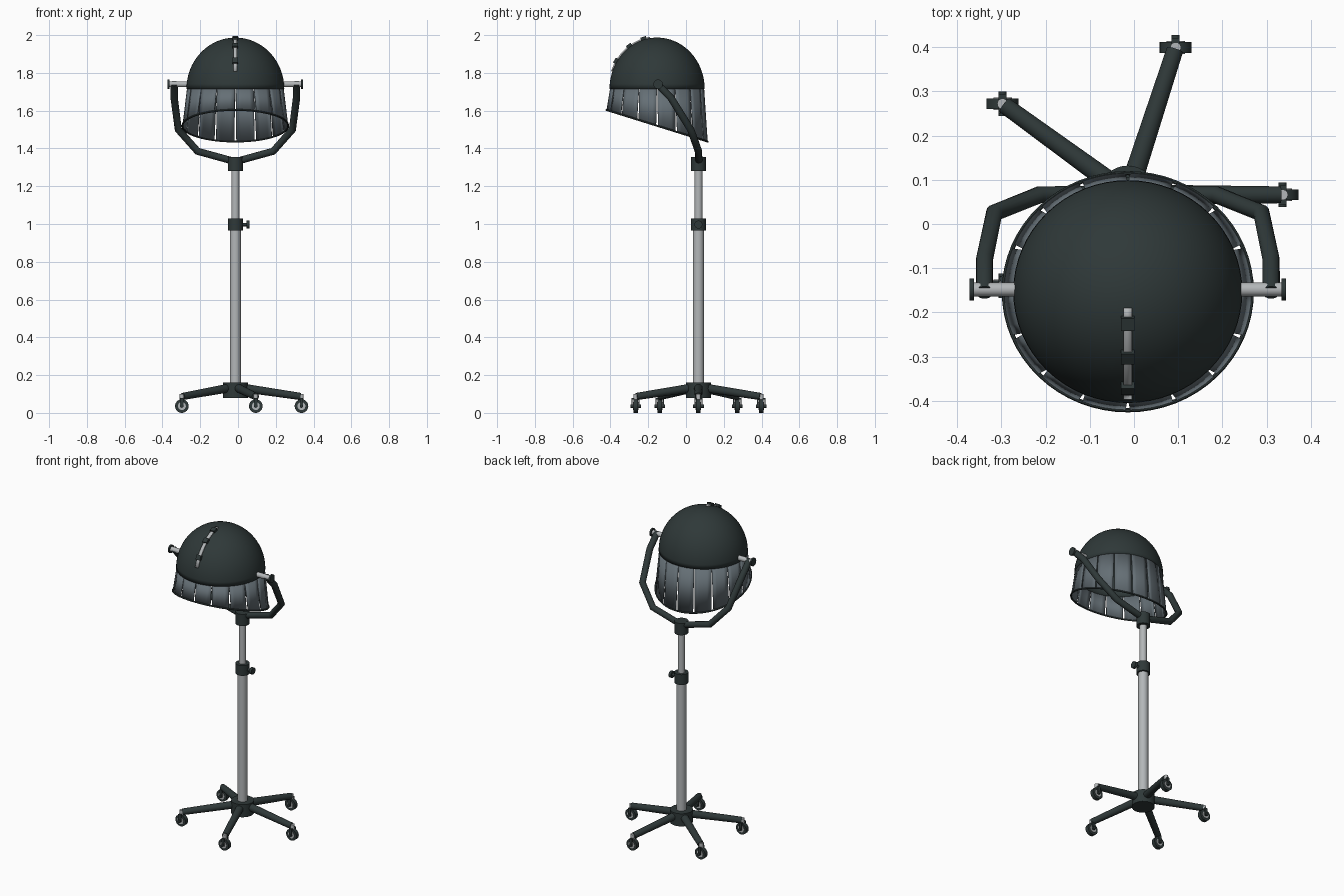
import bpy, bmesh, math
from mathutils import Vector, Matrix

cube = bpy.data.objects.get("Cube")
if cube:
    bpy.data.objects.remove(cube, do_unlink=True)


def material(name, rgb):
    m = bpy.data.materials.new(name)
    m.use_nodes = True
    m.diffuse_color = (*rgb, 1)
    m.node_tree.nodes["Principled BSDF"].inputs["Base Color"].default_value = (*rgb, 1)
    return m


DARK = material("dark_plastic", (0.028, 0.040, 0.040))
STEEL = material("brushed_steel", (0.45, 0.47, 0.48))
SMOKE = material("smoky_visor", (0.13, 0.16, 0.18))

STAND = Vector((-0.014, 0.066, 0))        # axis of the pole
HOOD = Vector((-0.014, -0.153, 1.715))    # centre of the hood rim
RX, RY, RH = 0.259, 0.252, 0.272          # hood half sizes


def finish(bm, name, mat, smooth=True):
    me = bpy.data.meshes.new(name)
    bm.normal_update()
    bm.to_mesh(me)
    bm.free()
    me.materials.append(mat)
    ob = bpy.data.objects.new(name, me)
    bpy.context.collection.objects.link(ob)
    if smooth:
        shade(ob)
    return ob


def shade(ob):
    bpy.ops.object.select_all(action='DESELECT')
    ob.select_set(True)
    bpy.context.view_layer.objects.active = ob
    bpy.ops.object.shade_smooth_by_angle(angle=math.radians(35))


def rod(name, a, b, r, mat, r_end=None, sides=32):
    a, b = Vector(a), Vector(b)
    d = b - a
    bm = bmesh.new()
    bmesh.ops.create_cone(bm, cap_ends=True, segments=sides, radius1=r,
                          radius2=r if r_end is None else r_end, depth=d.length)
    turn = Vector((0, 0, 1)).rotation_difference(d).to_matrix().to_4x4()
    bm.transform(Matrix.Translation((a + b) / 2) @ turn)
    return finish(bm, name, mat)


def box(name, centre, size, mat, tilt=0):
    bm = bmesh.new()
    bmesh.ops.create_cube(bm, size=1)
    bm.transform(Matrix.Translation(centre) @ Matrix.Rotation(tilt, 4, 'X')
                 @ Matrix.Diagonal((*size, 1)))
    return finish(bm, name, mat, False)


def tube(name, points, r, mat, cyclic=False, sides=5):
    cu = bpy.data.curves.new(name, 'CURVE')
    cu.dimensions = '3D'
    cu.bevel_depth, cu.bevel_resolution, cu.use_fill_caps = r, sides, True
    sp = cu.splines.new('POLY')
    sp.points.add(len(points) - 1)
    for p, q in zip(sp.points, points):
        p.co = (*q, 1)
    sp.use_cyclic_u = cyclic
    cu.materials.append(mat)
    ob = bpy.data.objects.new(name, cu)
    bpy.context.collection.objects.link(ob)
    bpy.ops.object.select_all(action='DESELECT')
    ob.select_set(True)
    bpy.context.view_layer.objects.active = ob
    bpy.ops.object.convert(target='MESH')
    shade(bpy.context.object)


def thicken(ob, t):
    mod = ob.modifiers.new("thickness", 'SOLIDIFY')
    mod.thickness, mod.offset = t, -1


# Pole, collars and height knob
def post(name, z0, z1, r, mat):
    rod(name, STAND + Vector((0, 0, z0)), STAND + Vector((0, 0, z1)), r, mat)


post("base_hub", 0.08, 0.16, 0.066, DARK)
post("lower_pole", 0.15, 0.97, 0.029, STEEL)
post("height_collar", 0.965, 1.03, 0.04, DARK)
post("upper_pole", 1.02, 1.29, 0.021, STEEL)
post("yoke_socket", 1.28, 1.355, 0.04, DARK)
knob = STAND + Vector((0.03, 0, 0.997))
rod("knob_stem", knob, knob + Vector((0.035, 0, 0)), 0.009, DARK)
rod("knob_grip", knob + Vector((0.03, 0, 0)), knob + Vector((0.046, 0, 0)), 0.021, DARK)

# Five legs, each with a caster
for i in range(5):
    a = math.radians(72 * i)
    out = Vector((math.cos(a), math.sin(a), 0))
    rod(f"leg_{i}", STAND + out * 0.04 + Vector((0, 0, 0.132)),
        STAND + out * 0.345 + Vector((0, 0, 0.087)), 0.023, DARK, 0.019)
    c = STAND + out * 0.35
    hub, side = c + Vector((0, 0, 0.036)), Vector((0, 1, 0))
    rod(f"caster_stem_{i}", c + Vector((0, 0, 0.07)), c + Vector((0, 0, 0.1)), 0.012, STEEL)
    rod(f"wheel_{i}", hub - side * 0.012, hub + side * 0.012, 0.036, DARK)
    rod(f"wheel_disc_{i}", hub - side * 0.0145, hub + side * 0.0145, 0.021, STEEL)
    rod(f"axle_{i}", hub - side * 0.028, hub + side * 0.028, 0.009, DARK)
    for s in (-1, 1):
        box(f"fork_side_{i}", c + Vector((0, s * 0.019, 0.053)), (0.018, 0.006, 0.046), DARK)
    box(f"fork_top_{i}", c + Vector((0, 0, 0.075)), (0.018, 0.044, 0.006), DARK)

# Yoke arms, pivots and end caps, on both sides
half_yoke = [(0.324, -0.155, 1.745), (0.324, -0.08, 1.668), (0.302, 0.025, 1.50),
             (0.20, 0.066, 1.385), (0.0, 0.068, 1.33)]
path = [(STAND.x + x, y, z) for x, y, z in half_yoke]
path += [(STAND.x - x, y, z) for x, y, z in half_yoke[-2::-1]]
tube("yoke", path, 0.0195, DARK)
for s, label in ((1, "left"), (-1, "right")):
    p = Vector((STAND.x, -0.148, 1.74))
    rod(f"{label}_pivot", p + Vector((s * 0.245, 0, 0)), p + Vector((s * 0.35, 0, 0)), 0.0155, STEEL)
    rod(f"{label}_pivot_cap", p + Vector((s * 0.348, 0, 0)), p + Vector((s * 0.358, 0, 0)), 0.025, DARK)

# Dome of the hood
bm = bmesh.new()
bmesh.ops.create_uvsphere(bm, u_segments=64, v_segments=32, radius=1)
bmesh.ops.delete(bm, geom=[v for v in bm.verts if v.co.z < -0.001], context='VERTS')
bm.transform(Matrix.Translation(HOOD) @ Matrix.Diagonal((RX, RY, RH, 1)))
thicken(finish(bm, "hood_dome", DARK), 0.008)


# Visor: sixteen flared panels with tapering slits, cut off at a slant
def visor_edge(a):
    x, y = HOOD.x + 0.28 * math.cos(a), HOOD.y + 0.268 * math.sin(a)
    return Vector((x, y, 1.52 - 0.3125 * (y - HOOD.y)))


bm = bmesh.new()
STEPS = 4
for i in range(16):
    mid = math.radians(22.5 * (i + 0.5))
    rows = []
    for k in range(STEPS + 1):
        t = 2 * k / STEPS - 1
        a, b = mid + t * 0.191, mid + t * 0.178
        top = HOOD + Vector((0.256 * math.cos(a), 0.249 * math.sin(a), 0.003))
        rows.append((bm.verts.new(top), bm.verts.new(visor_edge(b))))
    for (t0, b0), (t1, b1) in zip(rows, rows[1:]):
        bm.faces.new((b0, b1, t1, t0))
thicken(finish(bm, "visor_panels", SMOKE), 0.004)
tube("visor_rim", [visor_edge(math.tau * k / 64) for k in range(64)], 0.005, DARK, True, 2)


# Vent strip and clips that follow the front of the dome
def on_dome(y, lift):
    c = (y - HOOD.y) / RY
    normal = Vector((0, c / RY, math.sqrt(1 - c * c) / RH)).normalized()
    p = Vector((HOOD.x, y, HOOD.z + RH * math.sqrt(1 - c * c)))
    return p + normal * lift, math.atan2(-normal.y, normal.z)


bm = bmesh.new()
rows = []
for k in range(13):
    p, tilt = on_dome(-0.19 - 0.2 * k / 12, 0.007)
    rows.append([bm.verts.new(p + Vector((s * 0.01, 0, 0))) for s in (-1, 1)])
for (l0, r0), (l1, r1) in zip(rows, rows[1:]):
    bm.faces.new((l0, l1, r1, r0))
thicken(finish(bm, "dome_strip", STEEL), 0.009)
for y in (-0.223, -0.297, -0.366):
    p, tilt = on_dome(y, 0.006)
    box("strip_clip", p, (0.03, 0.03, 0.018), DARK, tilt)
